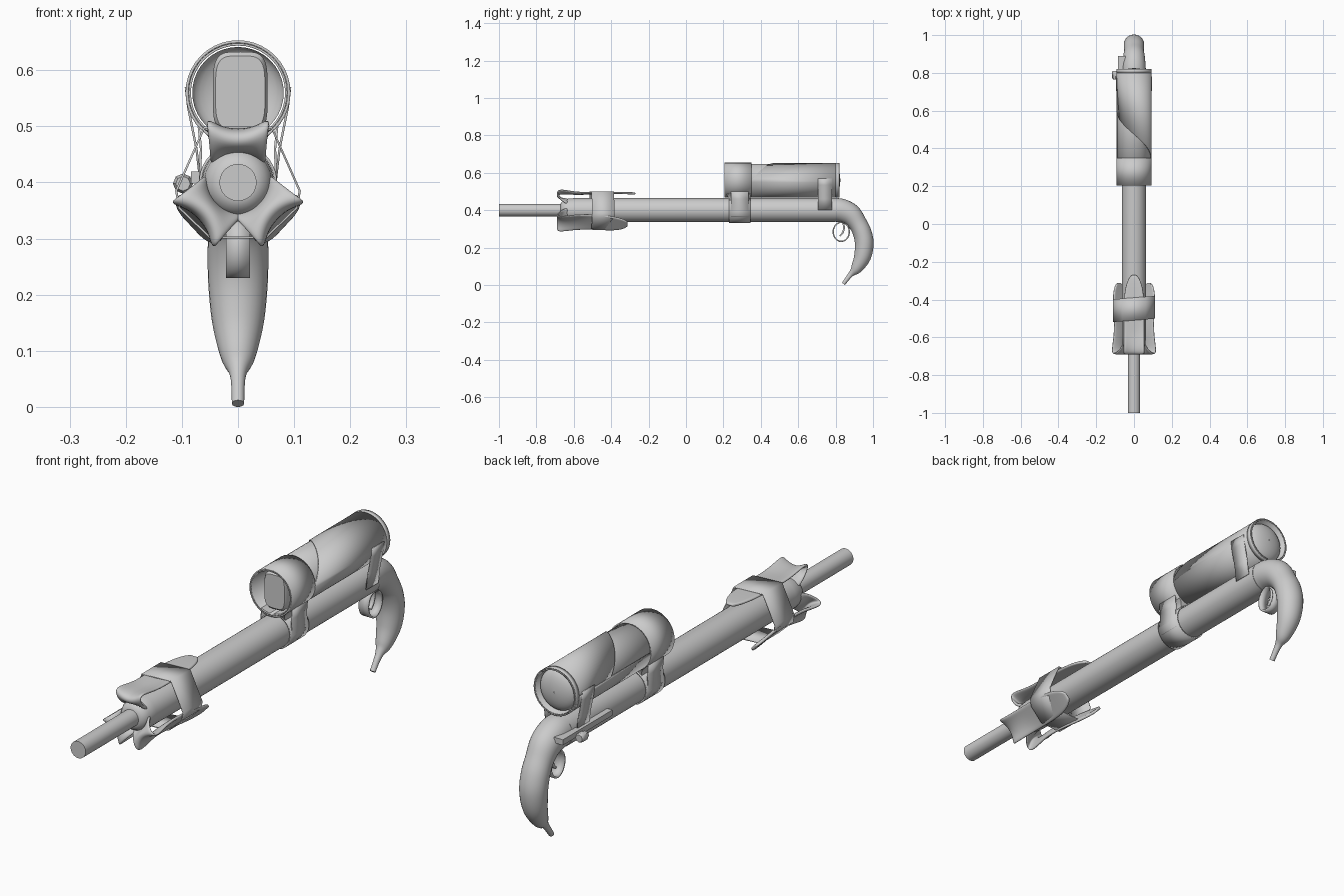
import bpy, math
from mathutils import Vector

if "Cube" in bpy.data.objects:
    bpy.data.objects.remove(bpy.data.objects["Cube"])

TAU = math.tau


def make(name, verts, faces, thick=0, subdiv=0, angle=40):
    me = bpy.data.meshes.new(name)
    me.from_pydata([tuple(v) for v in verts], [], faces)
    me.validate()
    me.polygons.foreach_set("use_smooth", [True] * len(me.polygons))
    me.set_sharp_from_angle(angle=math.radians(angle))
    ob = bpy.data.objects.new(name, me)
    bpy.context.collection.objects.link(ob)
    if thick:
        m = ob.modifiers.new("thickness", 'SOLIDIFY')
        m.thickness, m.offset = thick, 0
    if subdiv:
        m = ob.modifiers.new("smooth", 'SUBSURF')
        m.levels = m.render_levels = subdiv
    return ob


def grid(name, rows, wrap=False, caps=False, **kw):
    """Skin a list of equal-length point rows."""
    n = len(rows[0])
    verts = [p for r in rows for p in r]
    faces = []
    for i in range(len(rows) - 1):
        for j in range(n if wrap else n - 1):
            k = (j + 1) % n
            faces.append((i * n + j, i * n + k, (i + 1) * n + k, (i + 1) * n + j))
    if caps:
        faces += [tuple(range(n))[::-1], tuple(range(len(verts) - n, len(verts)))]
    return make(name, verts, faces, **kw)


def lathe(name, prof, cx=0, cz=0.40, n=40, caps=True, **kw):
    """Revolve (y, radius) points about an axis along y."""
    rows = [[(cx + r * math.cos(TAU * j / n), y, cz + r * math.sin(TAU * j / n))
             for j in range(n)] for y, r in prof]
    return grid(name, rows, wrap=True, caps=caps, **kw)


def band(name, pts, y0, y1, skew=0, closed=True, thick=0.004):
    """Flat strap following (x, z) points, spanning y0..y1."""
    rows = [[(x, y + skew * x, z) for x, z in pts] for y in (y0, y1)]
    return grid(name, rows, wrap=closed, thick=thick, angle=30)


def box(name, x0, x1, y0, y1, z0, z1):
    rows = [[(x0, y, z0), (x1, y, z0), (x1, y, z1), (x0, y, z1)] for y in (y0, y1)]
    return grid(name, rows, wrap=True, caps=True)


def spline(pts, steps):
    """Catmull-Rom through tuples."""
    v = [Vector(p) for p in pts]
    v = [2 * v[0] - v[1]] + v + [2 * v[-1] - v[-2]]
    out = []
    for i in range(1, len(v) - 2):
        a, b, c, d = v[i - 1:i + 3]
        for s in range(steps):
            t = s / steps
            out.append(0.5 * (2 * b + (c - a) * t + (2 * a - 5 * b + 4 * c - d) * t * t
                              + (3 * b - a - 3 * c + d) * t ** 3))
    return out + [v[-2]]


# Barrel and muzzle tube
lathe("barrel", [(-0.67, .034), (-0.66, .05), (-0.64, .06), (-0.60, .064), (0.80, .064)])
lathe("muzzle_tube", [(-1.0, .033), (-0.62, .033)])

# Curved fruit-shaped grip: (y, z, radius in side view, radius in x)
path = spline([(.78, .402, .063, .063), (.83, .398, .063, .062), (.88, .375, .059, .058),
               (.917, .33, .050, .053), (.942, .28, .050, .054), (.953, .22, .050, .053),
               (.943, .15, .045, .046), (.912, .09, .031, .031), (.886, .062, .016, .016),
               (.866, .038, .012, .012), (.842, .006, .010, .011)], 5)
path = [Vector((p[0], p[1], p[2], p[3])) for p in path]
rows = []
for i, p in enumerate(path):
    a, b = path[max(i - 1, 0)], path[min(i + 1, len(path) - 1)]
    t = Vector((b[0] - a[0], b[1] - a[1])).normalized()
    rows.append([(p[3] * math.cos(TAU * j / 28),
                  p[0] - t.y * p[2] * math.sin(TAU * j / 28),
                  p[1] + t.x * p[2] * math.sin(TAU * j / 28)) for j in range(28)])
grid("grip", rows, wrap=True, caps=True)

# Trigger guard ring and trigger
rows = [[(x, .83 + .043 * math.cos(TAU * j / 32), .284 + .051 * math.sin(TAU * j / 32))
         for j in range(32)] for x in (-.021, .021)]
grid("trigger_guard", rows, wrap=True, thick=.007)
trig = spline([(.835, .345), (.845, .31), (.838, .28), (.822, .262)], 4)
grid("trigger", [[(x, y, z) for y, z in trig] for x in (-.008, .008)], thick=.009)

# Peels folded back over the front: (y, radial, half width, edge lift)
PEEL = [(-.63, .058, .05, -.03), (-.665, .06, .05, -.008), (-.688, .07, .054, .018),
        (-.685, .086, .056, .024), (-.65, .092, .055, .016), (-.58, .085, .055, .008),
        (-.50, .092, .056, 0), (-.40, .092, .054, 0), (-.33, .092, .046, 0),
        (-.285, .09, .028, 0), (-.27, .088, .012, 0)]


def peel(name, deg, tail=1.0, droop=0.0):
    a = math.radians(deg)
    rx, rz, tx, tz = math.cos(a), math.sin(a), math.sin(a), -math.cos(a)
    rows = []
    for y, r, w, lift in PEEL:
        if y > -.5:
            r += droop * (y + .5) / .23
            y = -.5 + (y + .5) * tail
        row = []
        for k in range(7):
            u = k / 3 - 1
            d = r + lift * u * u
            row.append((rx * d + tx * w * u, y, .40 + rz * d + tz * w * u))
        rows.append(row)
    grid(name, rows, thick=.012, subdiv=2, angle=180)


peel("peel_top", 90)
peel("peel_right", -43, .82, .02)
peel("peel_left", 223, .82, .02)

# Strap round the peels
band("peel_strap", [(-.06, .498), (.06, .498), (.110, .385), (.105, .355), (.05, .302),
                    (-.05, .302), (-.105, .355), (-.110, .385)], -.51, -.39, skew=.08)

# Sight tube: open shell, front cuff, spiral wrap and domed rear lens
CZ = .56
lathe("sight_tube", [(.205, .086), (.82, .086)], cz=CZ, caps=False, thick=.004)
lathe("sight_front_cuff", [(.205, .091), (.35, .091)], cz=CZ, caps=False, thick=.005)
lathe("sight_rear_rim", [(.80, .091), (.82, .091)], cz=CZ, caps=False, thick=.004)
rows = [[], []]
for j in range(61):
    th = math.pi - TAU * j / 60
    s = min(j / 30, 1)
    y0 = .60 + (.35 - .60) * s
    for row, y in zip(rows, (y0, .815)):
        row.append((.090 * math.cos(th), y, CZ + .090 * math.sin(th)))
grid("sight_wrap", rows, thick=.004)
dome = [(.79 + .035 * math.cos(t), .0815 * math.sin(t))
        for t in [math.pi / 2 * (1 - i / 8) for i in range(8)]] + [(.825, .002)]
lathe("rear_lens", dome, cz=CZ, caps=False)

# Rounded plate inside the front opening
plate = []
for j in range(40):
    c, s = math.cos(TAU * j / 40), math.sin(TAU * j / 40)
    plate.append((.004 + .049 * math.copysign(abs(c) ** .5, c),
                  .56 + .073 * math.copysign(abs(s) ** .5, s)))
rows = [[(.004 + (x - .004) * f, y, .56 + (z - .56) * f) for x, z in plate]
        for y, f in ((.222, .9), (.23, 1), (.26, 1))]
grid("front_plate", rows, wrap=True, caps=True)

# Front mount: barrel band with a flared saddle under the sight
lathe("mount_band", [(.23, .067), (.345, .067)], caps=False, thick=.005)
rows = []
for z, w, y0, y1 in ((.44, .046, .235, .34), (.462, .043, .23, .34),
                     (.478, .05, .22, .345), (.496, .066, .208, .35)):
    rows.append([(-w, y0, z), (0, y0, min(z, .474)), (w, y0, z),
                 (w, y1, z), (0, y1, min(z, .474)), (-w, y1, z)])
grid("mount_saddle", rows, wrap=True, caps=True)

# Straps joining sight and barrel on both sides
for side, sx in (("right", 1), ("left", -1)):
    band("rear_strap_" + side, [(sx * .093, .57), (sx * .089, .535), (sx * .074, .46),
                                (sx * .067, .40)], .705, .78, closed=False)
    band("front_strap_" + side, [(sx * .07, .50), (sx * .066, .46), (sx * .068, .40),
                                 (sx * .058, .365)], .24, .335, closed=False)

# Bolt rail and knob on the left
box("bolt_rail", -.084, -.045, .58, .89, .398, .420)
lathe("bolt_knob", [(.765, .013), (.775, .018), (.805, .018), (.81, .015)],
      cx=-.098, cz=.398, n=8)
